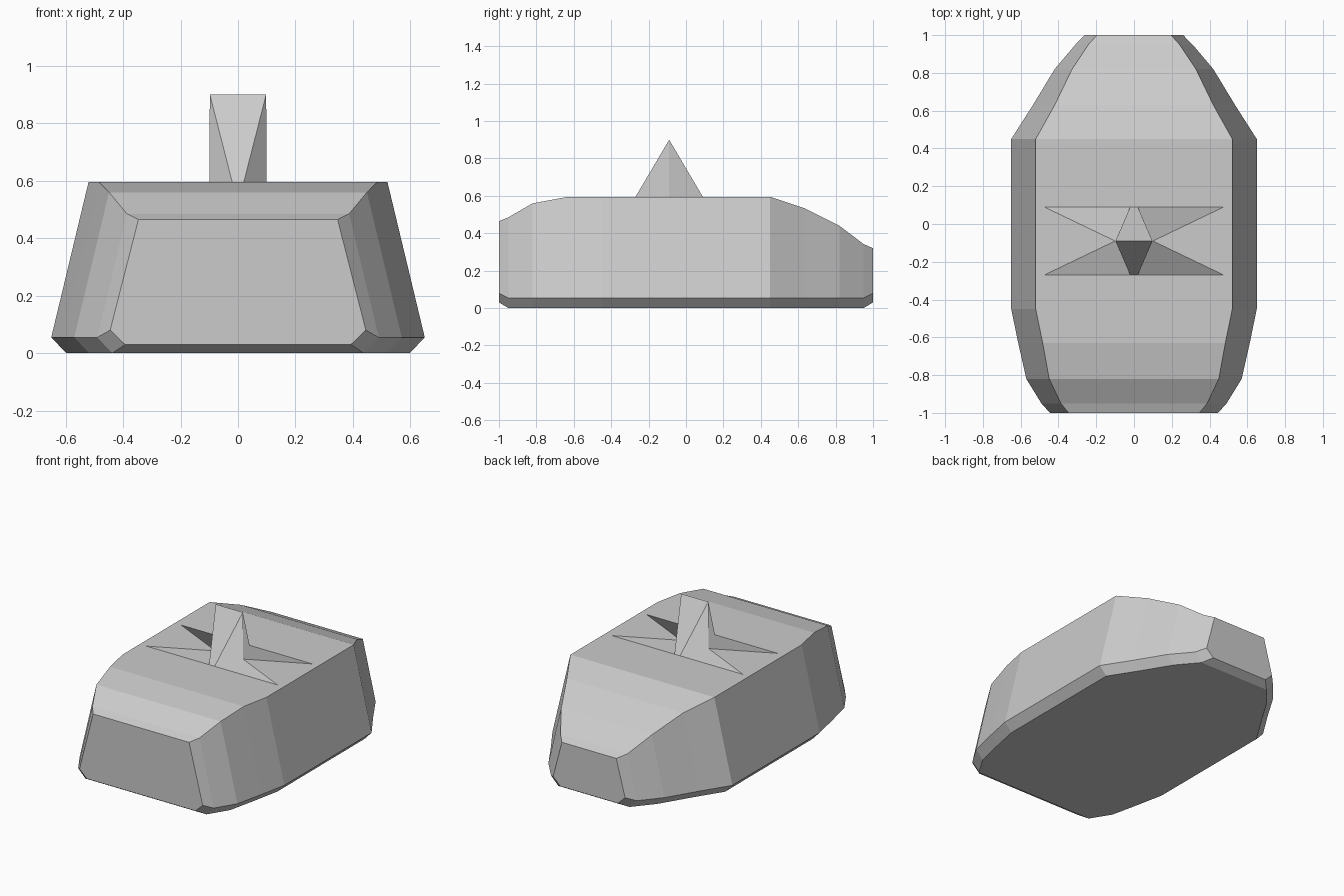
import bpy, bmesh

if "Cube" in bpy.data.objects:
    bpy.data.objects.remove(bpy.data.objects["Cube"])

TOP = 0.595          # flat deck height
Y0, Y1, YM = -0.27, 0.09, -0.09   # fin foot front, back, ridge
TIP, FOOT, RIDGE, ROOT = 0.475, 0.02, 0.098, 0.10


def make_object(name, bm):
    bmesh.ops.remove_doubles(bm, verts=bm.verts, dist=1e-4)
    mesh = bpy.data.meshes.new(name)
    bm.to_mesh(mesh)
    bm.free()
    obj = bpy.data.objects.new(name, mesh)
    bpy.context.collection.objects.link(obj)
    return obj


def add_face(bm, pts):
    return bm.faces.new([bm.verts.new(p) for p in pts])


# Hull: cross-sections along y as (y, half width, top height)
sections = [
    (-1.0, 0.445, 0.465), (-0.95, 0.49, 0.485), (-0.82, 0.57, 0.56),
    (-0.63, 0.613, TOP), (-0.45, 0.65, TOP), (Y0, 0.65, TOP),
    (Y1, 0.65, TOP), (0.45, 0.65, TOP), (0.63, 0.535, 0.535),
    (0.82, 0.42, 0.44), (0.95, 0.31, 0.342), (1.0, 0.26, 0.32),
]


def ring(y, w, top):
    end = abs(y) > 0.99
    low, mid = (0.03, 0.08) if end else (0.0, 0.055)
    half = [(w - 0.052, low), (w, mid), (w - 0.24 * (top - 0.055), top)]
    return [(x, y, z) for x, z in half] + [(-x, y, z) for x, z in reversed(half)]


bm = bmesh.new()
rings = [ring(*s) for s in sections]
for a, b in zip(rings, rings[1:]):
    for i in range(6):
        j = (i + 1) % 6
        if i == 2 and a[0][1] == Y0:
            # Deck around the fin: one concave panel on each side
            for s in (1, -1):
                edge = a[2][0] * s
                panel = [(edge, Y0), (edge, Y1), (TIP * s, Y1),
                         (ROOT * s, YM), (TIP * s, Y0)]
                add_face(bm, [(x, y, TOP) for x, y in panel[::s]])
        else:
            add_face(bm, [a[i], b[i], b[j], a[j]])
add_face(bm, rings[0])
add_face(bm, rings[-1][::-1])
bmesh.ops.remove_doubles(bm, verts=bm.verts, dist=1e-4)
bmesh.ops.recalc_face_normals(bm, faces=bm.faces)
make_object("hull", bm)

# Fin: two slopes meeting at a ridge, plus four bent faces spreading on the deck
bm = bmesh.new()
for y, d in ((Y0, 1), (Y1, -1)):
    add_face(bm, [(-FOOT, y, TOP), (FOOT, y, TOP),
                  (RIDGE, YM, 0.9), (-RIDGE, YM, 0.9)][::d])
    for s in (1, -1):
        pts = [(FOOT * s, y, TOP), (TIP * s, y, TOP),
               (ROOT * s, YM, TOP), (RIDGE * s, YM, 0.9)]
        if s * d < 0:
            pts = [pts[0], pts[3], pts[2], pts[1]]
        add_face(bm, pts)
make_object("fin", bm)
